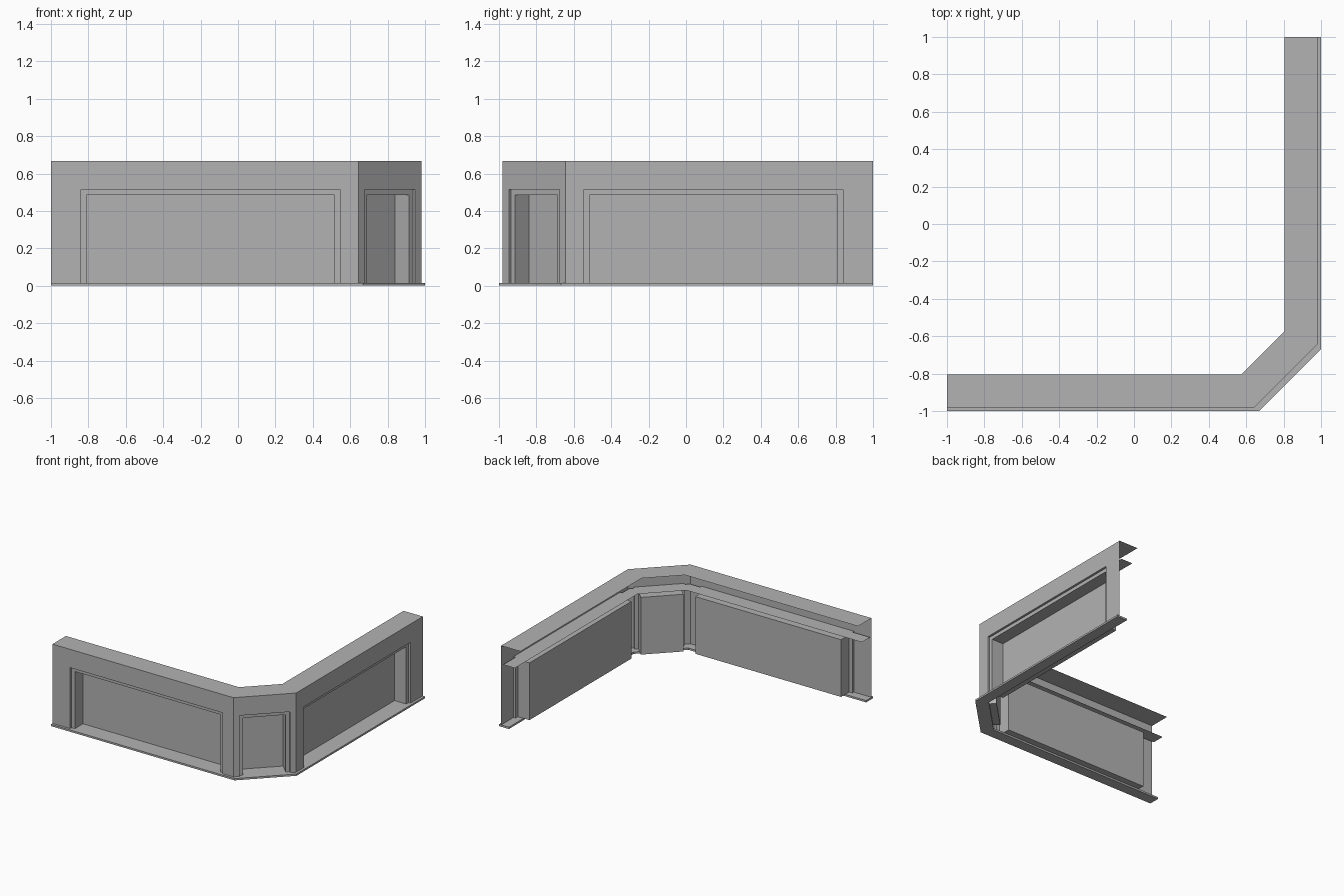
import bpy
import bmesh
from math import pi, tan

if "Cube" in bpy.data.objects:
    bpy.data.objects.remove(bpy.data.objects["Cube"], do_unlink=True)

FACE = 0.98      # distance of the wall face from the centre
CORNER = 0.645   # where the straight wall meets the angled corner
TOP = 0.666
FLOOR = 0.015
HEAD = 0.515     # top of the outer opening
STEP = 0.018     # depth of the trim rebate
TRIM = 0.03      # width of the trim
DEPTH = 0.124    # depth of the niche

grey = bpy.data.materials.new("plain_grey")
grey.use_nodes = True
grey.diffuse_color = (0.45, 0.45, 0.45, 1)
grey.node_tree.nodes["Principled BSDF"].inputs["Base Color"].default_value = grey.diffuse_color


def make(name, faces, location=(0, 0, 0), turn=0):
    """Object from a list of polygons, each a list of points."""
    bm = bmesh.new()
    for face in faces:
        bm.faces.new([bm.verts.new(p) for p in face])
    bmesh.ops.remove_doubles(bm, verts=bm.verts, dist=1e-5)
    mesh = bpy.data.meshes.new(name)
    bm.to_mesh(mesh)
    bm.free()
    mesh.materials.append(grey)
    obj = bpy.data.objects.new(name, mesh)
    obj.location = location
    obj.rotation_euler.z = turn
    bpy.context.collection.objects.link(obj)
    return obj


def arch(left, right, depth, top):
    """Doorway outline, open at the floor."""
    return [(left, depth, FLOOR), (left, depth, top),
            (right, depth, top), (right, depth, FLOOR)]


def loft(a, b):
    return [(a[i], b[i], b[i + 1], a[i + 1]) for i in range(3)]


def bay(side, location, turn, wall, opening):
    """Wall panel with a rebated trim and a recessed niche."""
    left, right = opening
    edge = arch(*wall, 0, TOP)
    outer = arch(left, right, 0, HEAD)
    rebate = arch(left, right, STEP, HEAD)
    inner = arch(left + TRIM, right - TRIM, STEP, HEAD - TRIM)
    back = arch(left + TRIM, right - TRIM, DEPTH, HEAD - TRIM)
    parts = {
        "wall": loft(edge, outer),
        "trim": loft(outer, rebate) + loft(rebate, inner),
        "niche_sides": loft(inner, back),
        "niche_back": [back[::-1]],
        "niche_floor": [(inner[0], inner[3], back[3], back[0])],
    }
    for part, faces in parts.items():
        make(side + "_" + part, faces, location, turn)


# Three bays: front, angled corner, and side
mid = (FACE + CORNER) / 2
half = (FACE - CORNER) / 2 ** 0.5
bay("front", (0, -FACE, 0), 0, (-1, CORNER), (-0.84, 0.545))
bay("corner", (mid, -mid, 0), pi / 4, (-half, half), (-0.191, 0.191))
bay("side", (FACE, 0, 0), pi / 2, (-CORNER, 1), (-0.545, 0.84))


def path(depth, z, corner=CORNER):
    """Plan line of the wall, moved inward by depth."""
    y = depth - FACE
    x = corner - depth * tan(pi / 8)
    return [(-1, y, z), (x, y, z), (-y, -x, z), (-y, 1, z)]


# Thin roof and the shelf above the niches
make("roof", loft(path(0, TOP), path(0.175, TOP))).data.flip_normals()
make("shelf", loft(path(STEP, HEAD), path(DEPTH, HEAD))).data.flip_normals()
for name in ("roof", "shelf"):
    bpy.data.objects[name].data.flip_normals()

# Base plate, solid, standing slightly proud of the wall
rim_low, rim_high = path(-0.02, 0, 0.66), path(-0.02, FLOOR, 0.66)
in_low, in_high = path(0.07, 0), path(0.07, FLOOR)
ends = [(rim_low[i], rim_high[i], in_high[i], in_low[i]) for i in (0, 3)]
base = make("base_plate", loft(rim_high, in_high) + loft(in_high, in_low)
            + loft(in_low, rim_low) + loft(rim_low, rim_high) + ends)
bm = bmesh.new()
bm.from_mesh(base.data)
bmesh.ops.recalc_face_normals(bm, faces=bm.faces)
bm.to_mesh(base.data)
bm.free()
